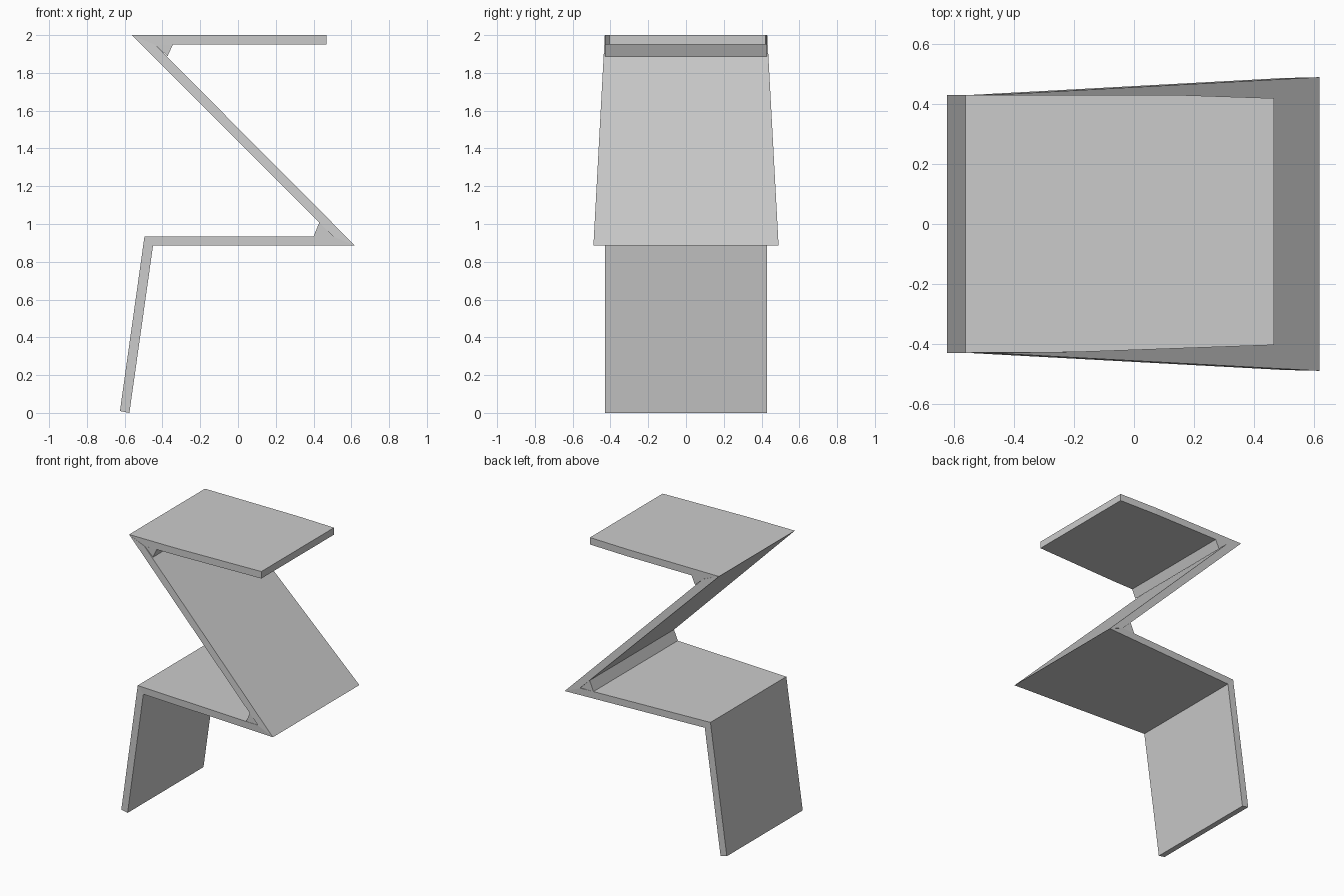
import bpy, bmesh

cube = bpy.data.objects.get("Cube")
if cube:
    bpy.data.objects.remove(cube, do_unlink=True)

grey = bpy.data.materials.new("light grey")
grey.use_nodes = True
grey.diffuse_color = (0.6, 0.6, 0.6, 1)
grey.node_tree.nodes["Principled BSDF"].inputs["Base Color"].default_value = grey.diffuse_color


def prism(name, loop_a, loop_b):
    """Solid between two matching outlines."""
    bm = bmesh.new()
    a = [bm.verts.new(p) for p in loop_a]
    b = [bm.verts.new(p) for p in loop_b]
    bm.faces.new(a)
    bm.faces.new(b)
    for i in range(len(a)):
        j = (i + 1) % len(a)
        bm.faces.new((a[i], a[j], b[j], b[i]))
    bmesh.ops.recalc_face_normals(bm, faces=bm.faces)
    mesh = bpy.data.meshes.new(name)
    bm.to_mesh(mesh)
    bm.free()
    mesh.materials.append(grey)
    obj = bpy.data.objects.new(name, mesh)
    bpy.context.collection.objects.link(obj)


def panel(name, profile, half_width):
    """Side profile in x, z spread to a half width that may taper."""
    prism(name, *[[(x, s * half_width(x, z), z) for x, z in profile] for s in (-1, 1)])


def narrow(x, z):
    return 0.43


def back_taper(x, z):
    return 0.43 + 0.054 * (2 - z)


def seat_taper(x, z):
    return 0.43 + 0.056 * max(0, x + 0.45)


# Support leg and seat
panel("leg", [(-0.495, 0.935), (-0.45, 0.885), (-0.575, 0), (-0.625, 0.01)], narrow)
panel("seat", [(-0.495, 0.935), (-0.45, 0.885), (0.62, 0.885), (0.502, 0.935)], seat_taper)

# Sloping panel, mitred into the boards at both ends
panel("sloping_panel", [(-0.563, 2), (-0.44, 1.95), (0.62, 0.885), (0.502, 0.935)], back_taper)

# Corner braces
panel("lower_brace", [(0.502, 0.935), (0.40, 0.935), (0.43, 1.007)], lambda x, z: 0.478)
panel("upper_brace", [(-0.44, 1.95), (-0.345, 1.95), (-0.373, 1.888)], narrow)

# Top board, narrowing slightly at the free end
outline = [(-0.2, -0.428), (0.468, -0.404), (0.468, 0.42), (0.17, 0.43)]
prism("top_board", *[[(x, -0.43, z), *[(px, py, z) for px, py in outline], (x, 0.43, z)]
                     for x, z in ((-0.563, 2), (-0.44, 1.95))])
